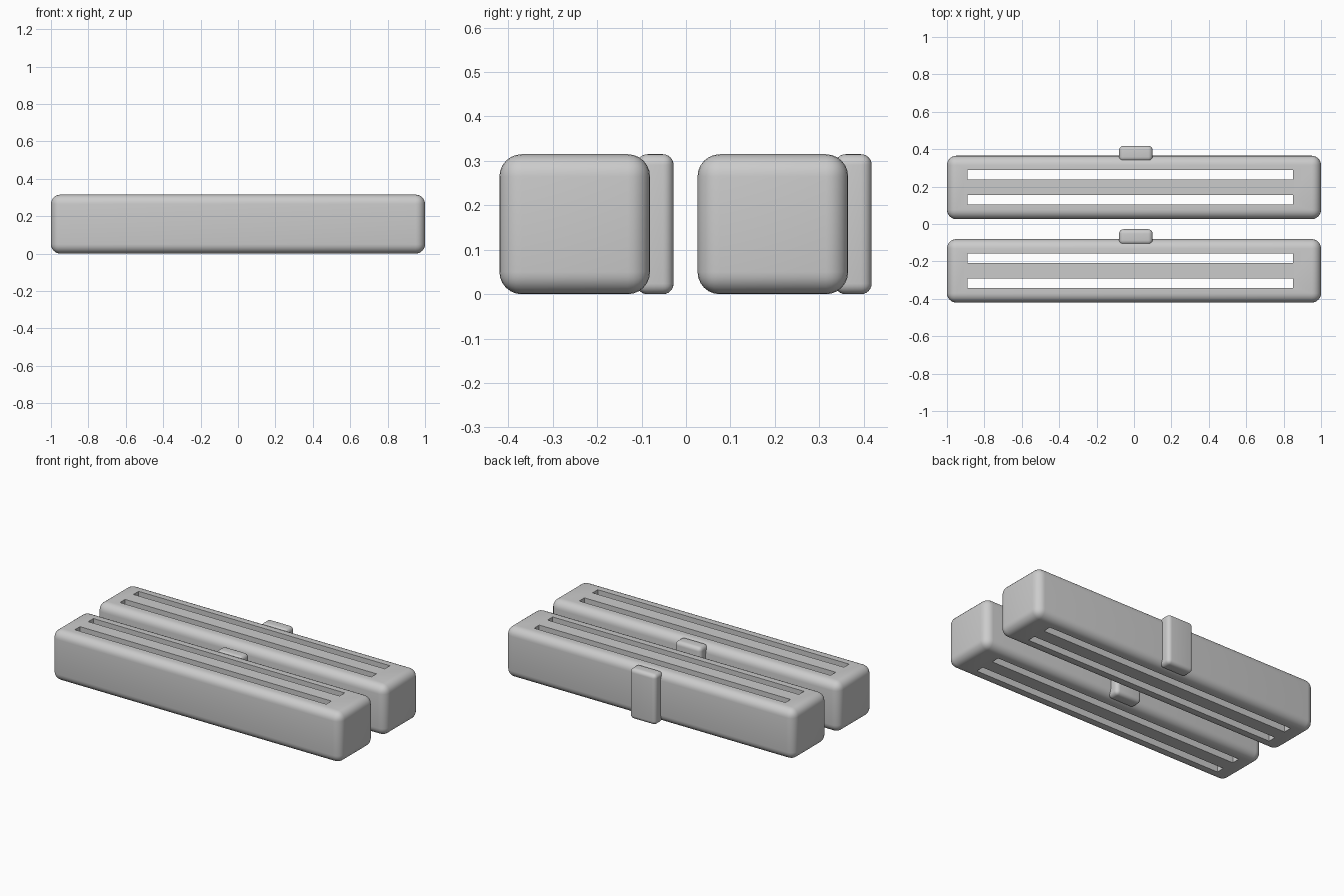
import bpy
import math

cube = bpy.data.objects.get("Cube")
if cube:
    bpy.data.objects.remove(cube)

grey = bpy.data.materials.new("plain grey")
grey.use_nodes = True
colour = (0.6, 0.6, 0.6, 1)
grey.diffuse_color = colour
grey.node_tree.nodes["Principled BSDF"].inputs["Base Color"].default_value = colour

HEIGHT = 0.315
SPACING = 0.446


def box(name, x, y, z):
    """Box spanning the given (min, max) ranges."""
    spans = (x, y, z)
    bpy.ops.mesh.primitive_cube_add(size=1, location=[(a + b) / 2 for a, b in spans])
    obj = bpy.context.object
    obj.name = name
    obj.scale = [b - a for a, b in spans]
    bpy.ops.object.transform_apply(location=False, rotation=False, scale=True)
    obj.data.materials.append(grey)
    return obj


def round_edges(obj, radius):
    bevel = obj.modifiers.new("rounding", 'BEVEL')
    bevel.width = radius
    bevel.segments = 6
    bpy.ops.object.modifier_apply(modifier=bevel.name)


def make_bar(label, dy):
    # Rounded main bar
    bar = box(label + "_bar", (-1, 1), (-0.42 + dy, -0.081 + dy), (0, HEIGHT))
    round_edges(bar, 0.05)

    # Two long slots cut right through
    for front, back in ((-0.342, -0.291), (-0.209, -0.158)):
        cutter = box("slot_cutter", (-0.89, 0.85), (front + dy, back + dy), (-0.1, HEIGHT + 0.1))
        bpy.context.view_layer.objects.active = bar
        cut = bar.modifiers.new("slot", 'BOOLEAN')
        cut.operation = 'DIFFERENCE'
        cut.solver = 'EXACT'
        cut.object = cutter
        bpy.ops.object.modifier_apply(modifier=cut.name)
        bpy.data.objects.remove(cutter)

    # Small rounded tab on the back
    tab = box(label + "_back_tab", (-0.08, 0.1), (-0.111 + dy, -0.028 + dy), (0, HEIGHT))
    round_edges(tab, 0.024)

    for obj in (bar, tab):
        bpy.ops.object.select_all(action='DESELECT')
        obj.select_set(True)
        bpy.context.view_layer.objects.active = obj
        bpy.ops.object.shade_smooth_by_angle(angle=math.radians(35))


make_bar("front", 0)
make_bar("rear", SPACING)
